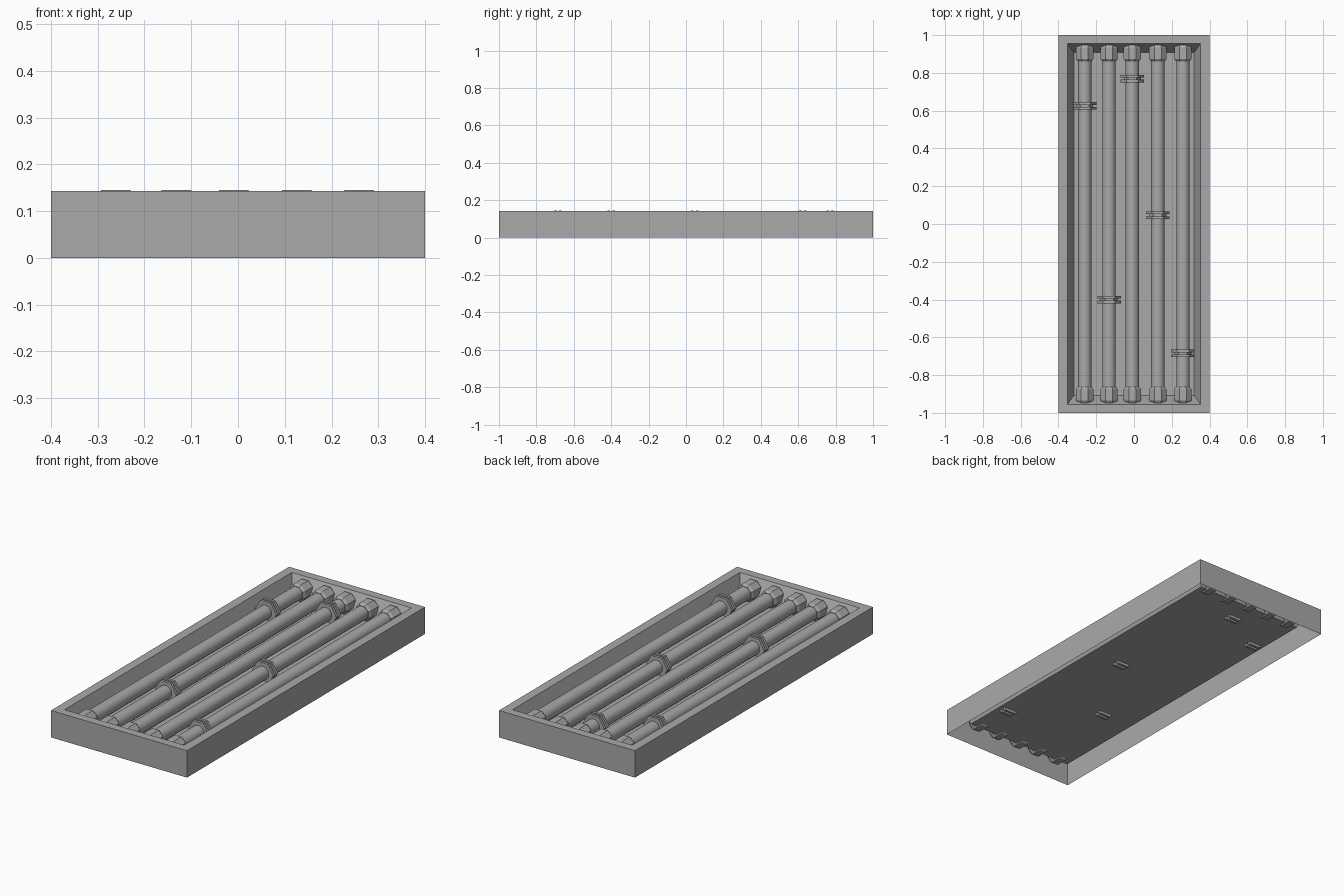
import bpy, bmesh, math
from mathutils import Matrix, Vector

if "Cube" in bpy.data.objects:
    bpy.data.objects.remove(bpy.data.objects["Cube"], do_unlink=True)

grey = bpy.data.materials.new("grey metal")
grey.use_nodes = True
COLOUR = (0.4, 0.4, 0.4, 1)
grey.diffuse_color = COLOUR
grey.node_tree.nodes["Principled BSDF"].inputs["Base Color"].default_value = COLOUR

PIPE_Z = 0.091


def make_object(name, bm):
    mesh = bpy.data.meshes.new(name)
    bm.to_mesh(mesh)
    bm.free()
    mesh.materials.append(grey)
    obj = bpy.data.objects.new(name, mesh)
    bpy.context.collection.objects.link(obj)
    return obj


def loft(bm, rings):
    """Join successive closed rings of points with quads."""
    loops = [[bm.verts.new(p) for p in ring] for ring in rings]
    for a, b in zip(loops, loops[1:]):
        for i in range(len(a)):
            j = (i + 1) % len(a)
            bm.faces.new((a[i], a[j], b[j], b[i]))
    return loops


def lathe_y(name, x, profile, sides, smooth=False):
    """Closed body around the y direction from (y, radius) pairs."""
    bm = bmesh.new()
    offset = math.pi / sides if sides % 4 == 0 else 0
    angles = [offset + math.tau * i / sides for i in range(sides)]
    loops = loft(bm, [[(x + r * math.cos(a), y, PIPE_Z + r * math.sin(a)) for a in angles]
                      for y, r in profile])
    bm.faces.new(loops[0])
    bm.faces.new(loops[-1])
    bmesh.ops.recalc_face_normals(bm, faces=bm.faces)
    if smooth:
        for f in bm.faces:
            f.smooth = len(f.verts) == 4
    return make_object(name, bm)


# Open-bottomed tray: outer walls, flat rim, sloped inner walls, raised floor
def rectangle(hx, hy, z):
    return [(-hx, -hy, z), (hx, -hy, z), (hx, hy, z), (-hx, hy, z)]


bm = bmesh.new()
tray = loft(bm, [rectangle(0.4, 1, 0), rectangle(0.4, 1, 0.143),
                 rectangle(0.352, 0.955, 0.143), rectangle(0.318, 0.907, 0.051)])
bm.faces.new(tray[-1])
make_object("tray", bm)

# Pipes, each with an end cap at both ends and one double hexagonal flange
pipes = [(-0.261, 0.625), (-0.132, -0.4), (-0.009, 0.77), (0.126, 0.047), (0.259, -0.685)]
for n, (x, flange_y) in enumerate(pipes, 1):
    lathe_y(f"pipe_{n}", x, [(-0.9, 0.036), (0.9, 0.036)], 16, smooth=True)
    for end, side in (("front", -1), ("back", 1)):
        cap = [(0.862, 0.04), (0.874, 0.049), (0.935, 0.049), (0.953, 0.036)]
        lathe_y(f"{end}_cap_{n}", x, [(side * y, r) for y, r in cap], 8)
    y = flange_y
    lathe_y(f"flange_core_{n}", x, [(y - 0.01, 0.045), (y + 0.01, 0.045)], 6)
    for label, dy in (("front", -0.013), ("back", 0.013)):
        lathe_y(f"{label}_flange_{n}", x, [(y + dy - 0.007, 0.0625), (y + dy + 0.007, 0.0625)], 6)
